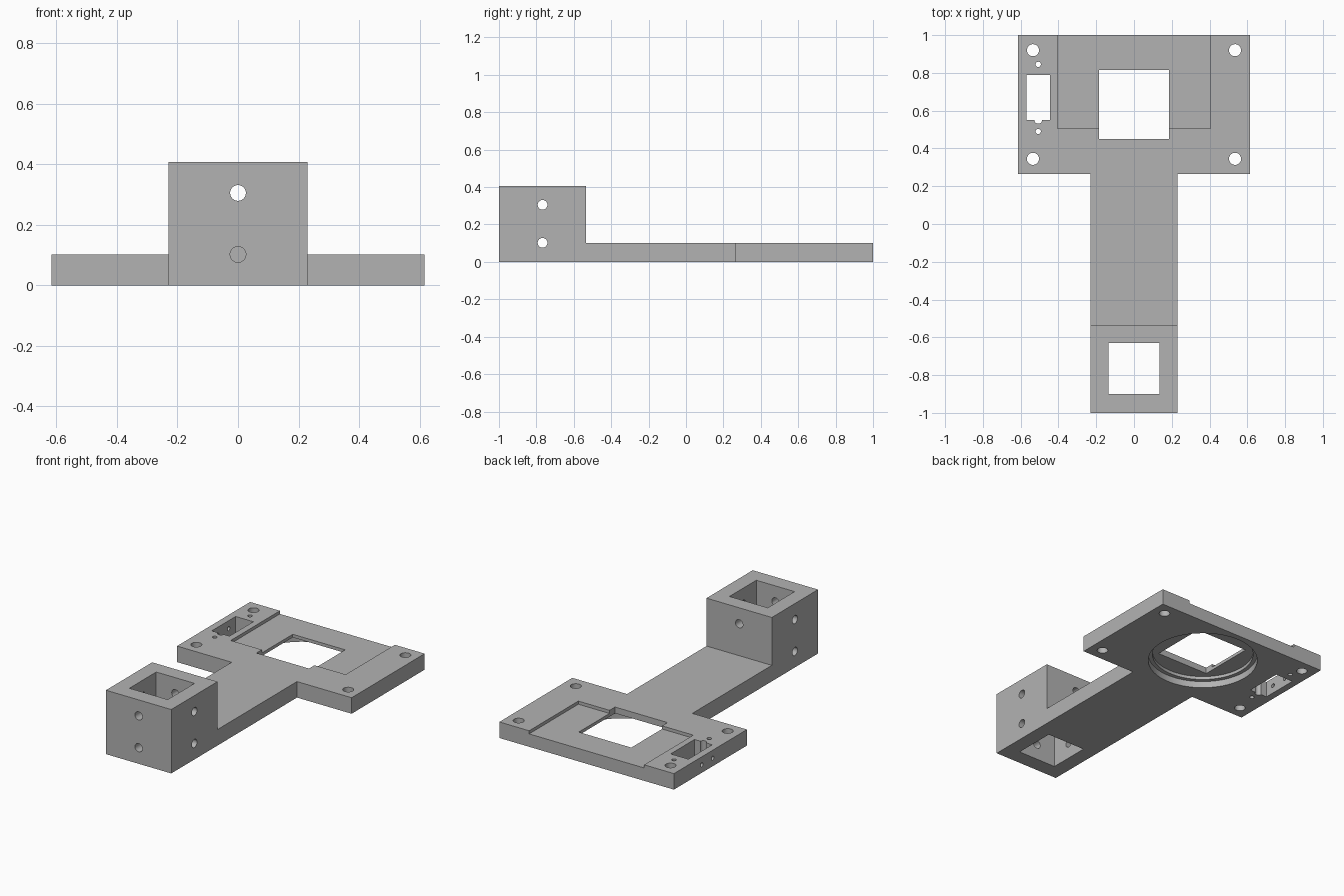
import bpy, bmesh, math
from mathutils import Matrix, Vector

cube = bpy.data.objects.get("Cube")
if cube:
    bpy.data.objects.remove(cube, do_unlink=True)

grey = bpy.data.materials.new("plain grey")
grey.use_nodes = True
grey.diffuse_color = (0.45, 0.45, 0.45, 1)
grey.node_tree.nodes["Principled BSDF"].inputs["Base Color"].default_value = grey.diffuse_color

THICK, TALL = 0.102, 0.407
ARM, WING, BLOCK_BACK, PLATE_FRONT = 0.23, 0.615, -0.535, 0.265


def add_object(name, bm):
    mesh = bpy.data.meshes.new(name)
    bmesh.ops.recalc_face_normals(bm, faces=bm.faces)
    bm.to_mesh(mesh)
    bm.free()
    obj = bpy.data.objects.new(name, mesh)
    bpy.context.collection.objects.link(obj)
    return obj


def box(x0, x1, y0, y1, z0, z1):
    bm = bmesh.new()
    size = Matrix.Diagonal((x1 - x0, y1 - y0, z1 - z0, 1))
    middle = Matrix.Translation(((x0 + x1) / 2, (y0 + y1) / 2, (z0 + z1) / 2))
    bmesh.ops.create_cube(bm, size=1, matrix=middle @ size)
    return add_object("box_cutter", bm)


def rod(start, end, radius, sides=32):
    bm = bmesh.new()
    a, b = Vector(start), Vector(end)
    turn = (b - a).to_track_quat('Z', 'Y').to_matrix().to_4x4()
    bmesh.ops.create_cone(bm, cap_ends=True, segments=sides, radius1=radius, radius2=radius,
                          depth=(b - a).length, matrix=Matrix.Translation((a + b) / 2) @ turn)
    return add_object("round_cutter", bm)


def drill(x, y, radius, top=0.2, sides=32):
    return rod((x, y, -0.1), (x, y, top), radius, sides)


# T-shaped body, extruded to the socket height
half = [(ARM, -1), (ARM, PLATE_FRONT), (WING, PLATE_FRONT), (WING, 1)]
outline = half + [(-x, y) for x, y in reversed(half)]
bm = bmesh.new()
base = bm.faces.new([bm.verts.new((x, y, 0)) for x, y in outline])
top = bmesh.ops.extrude_face_region(bm, geom=[base])
bmesh.ops.translate(bm, vec=(0, 0, TALL),
                    verts=[v for v in top["geom"] if isinstance(v, bmesh.types.BMVert)])
bracket = add_object("mounting_bracket", bm)
bracket.data.materials.append(grey)

cutters = [
    # Clear everything above the plate behind the socket block
    box(-1, 1, BLOCK_BACK, 1.2, THICK, 1),
    # Square socket
    box(-0.135, 0.135, -0.9, -0.63, -0.1, 1),
    # Shallow tray open at the back, and the square window
    box(-0.405, 0.405, 0.505, 1.2, 0.082, 0.3),
    box(-0.185, 0.185, 0.45, 0.815, -0.1, 0.3),
    # Stepped round recess underneath
    drill(0, 0.638, 0.325, 0.042, 96),
    drill(0, 0.638, 0.3, 0.062, 96),
    # Connector slot with its notch
    box(-0.57, -0.445, 0.55, 0.79, -0.1, 0.3),
    drill(-0.507, 0.552, 0.021),
    # Socket screw holes in the front and back walls
    rod((0, -1.1, 0.305), (0, -0.4, 0.305), 0.026),
    rod((0, -1.1, THICK), (0, -0.75, THICK), 0.026),
]
# Socket screw holes from side to side
for z in (THICK, 0.305):
    cutters.append(rod((-0.4, -0.767, z), (0.4, -0.767, z), 0.026))
# Plate corner holes
for x in (-0.535, 0.535):
    for y in (0.345, 0.92):
        cutters.append(drill(x, y, 0.032))
# Small screw holes around the connector slot
for y in (0.49, 0.845):
    cutters.append(drill(-0.507, y, 0.014))
for y in (0.61, 0.72):
    cutters.append(rod((-0.7, y, 0.051), (-0.5, y, 0.051), 0.013))

bpy.context.view_layer.objects.active = bracket
for cutter in cutters:
    cutter.hide_render = True
    cut = bracket.modifiers.new("cut", 'BOOLEAN')
    cut.operation, cut.solver, cut.object = 'DIFFERENCE', 'EXACT', cutter
    bpy.ops.object.modifier_apply(modifier=cut.name)
    bpy.data.objects.remove(cutter, do_unlink=True)

# Smooth bores with sharp edges
for obj in bpy.context.selected_objects:
    obj.select_set(False)
bracket.select_set(True)
bpy.ops.object.shade_smooth_by_angle(angle=math.radians(30))
